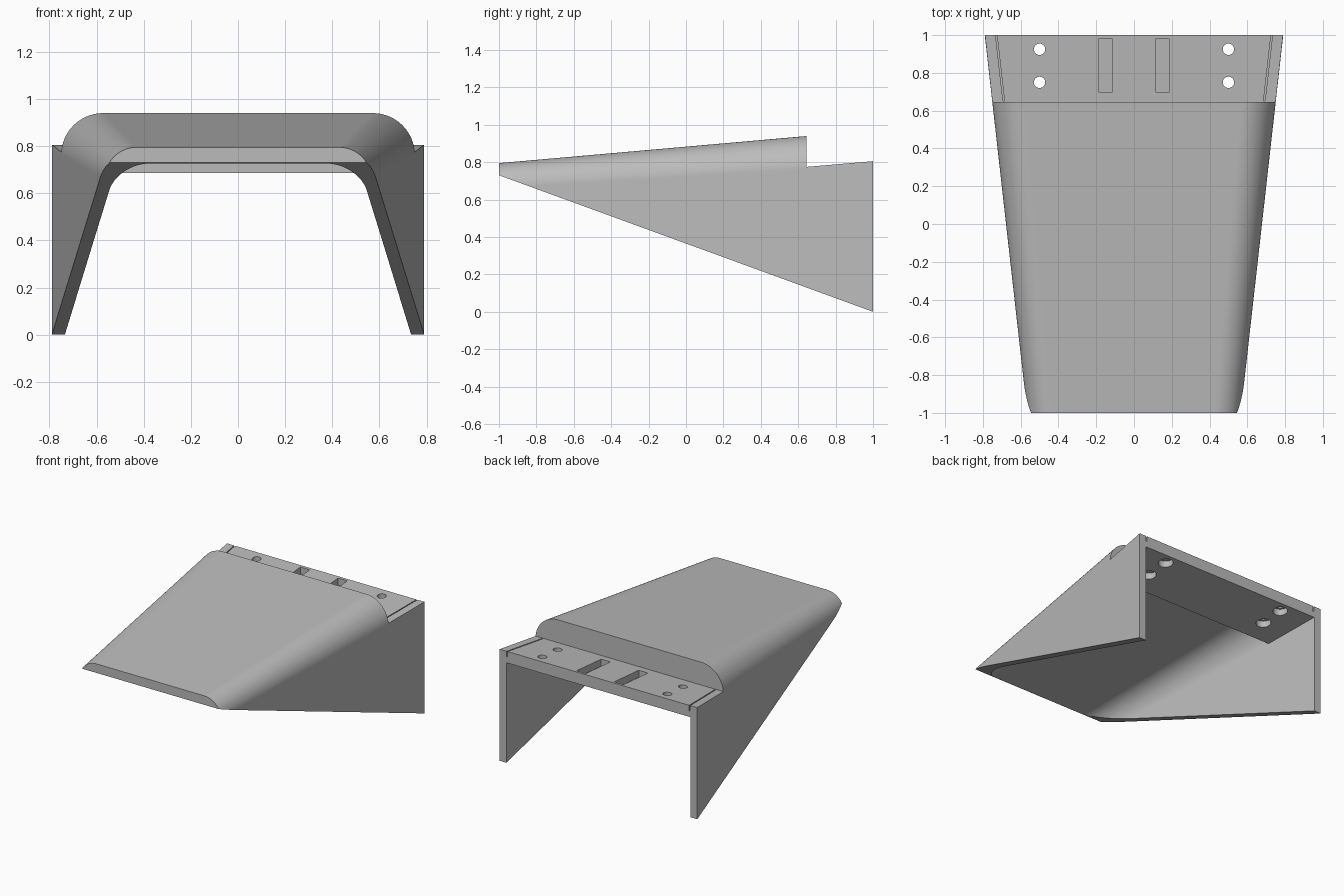
import bpy, bmesh, math

if "Cube" in bpy.data.objects:
    bpy.data.objects.remove(bpy.data.objects["Cube"], do_unlink=True)

grey = bpy.data.materials.new("plain_grey")
grey.use_nodes = True
colour = (0.5, 0.5, 0.5, 1)
grey.diffuse_color = colour
grey.node_tree.nodes["Principled BSDF"].inputs["Base Color"].default_value = colour


def half_width(y):
    return 0.6775 + 0.1125 * y


def roof(y):
    return 0.883 + 0.088 * y


def deck(y):
    return 0.775 + 0.085 * (y - 0.645)


def arch(y, side, top, steps=20):
    """Arch section with rounded shoulders, inset from the outer skin."""
    w, z = half_width(y) - side, roof(y) - top
    r = 0.161 + 0.026 * y
    arc = [(w - r + r * math.cos(a), z - r + r * math.sin(a))
           for a in (math.pi / 2 * i / steps for i in range(steps + 1))]
    right = [(w, -0.3)] + arc
    return right + [(-x, h) for x, h in reversed(right)]


def rect(x0, x1, z0, z1):
    return [(x0, z0), (x1, z0), (x1, z1), (x0, z1)]


def loft(name, y0, y1, section):
    """Solid between the section at y0 and the section at y1."""
    bm = bmesh.new()
    a, b = [[bm.verts.new((x, y, z)) for x, z in section(y)] for y in (y0, y1)]
    n = len(a)
    for i in range(n):
        j = (i + 1) % n
        bm.faces.new((a[i], a[j], b[j], b[i]))
    bm.faces.new(a)
    bm.faces.new(b)
    bmesh.ops.triangulate(bm, faces=bm.faces)
    bmesh.ops.recalc_face_normals(bm, faces=bm.faces)
    mesh = bpy.data.meshes.new(name)
    bm.to_mesh(mesh)
    bm.free()
    obj = bpy.data.objects.new(name, mesh)
    bpy.context.collection.objects.link(obj)
    return obj


def bore(x, y, z0, z1, r):
    bpy.ops.mesh.primitive_cylinder_add(vertices=32, radius=r, depth=z1 - z0,
                                        location=(x, y, (z0 + z1) / 2))
    return bpy.context.object


# Outer skin of the hood
hood = loft("hood_shell", -1, 1, lambda y: arch(y, 0, 0))
hood.data.materials.append(grey)

# Hollow under the hump, hollow under the rear deck, rear step, sloping underside
cutters = [
    loft("hump_hollow", -1.2, 0.58, lambda y: arch(y, 0.055, 0.07)),
    loft("deck_hollow", 0.57, 1.2, lambda y: rect(
        0.0555 - half_width(y), half_width(y) - 0.0555, -0.4, deck(y) - 0.083)),
    loft("rear_step", 0.645, 1.2, lambda y: rect(-1.2, 1.2, deck(y), 1.3)),
    loft("underside", -1.2, 1.2, lambda y: rect(-1.3, 1.3, -0.6, 0.365 - 0.365 * y)),
]

# Deck slots, seam grooves beside the walls and counterbored screw holes
for s in (-1, 1):
    cutters.append(loft("slot", 0.70, 0.98, lambda y: rect(
        s * 0.15 - 0.037, s * 0.15 + 0.037, deck(y) - 0.05, 1)))
    cutters.append(loft("seam", 0.65, 1.1, lambda y: rect(
        s * (half_width(y) - 0.065), s * (half_width(y) - 0.057), deck(y) - 0.04, 1)))
    for y in (0.75, 0.925):
        cutters.append(bore(s * 0.5, y, 0.5, 1, 0.03))
        cutters.append(bore(s * 0.5, y, 0.5, deck(y) - 0.04, 0.05))

bpy.context.view_layer.objects.active = hood
for cutter in cutters:
    cutter.hide_render = True
    mod = hood.modifiers.new("cut", "BOOLEAN")
    mod.operation = "DIFFERENCE"
    mod.solver = "EXACT"
    mod.object = cutter
    bpy.ops.object.modifier_apply(modifier=mod.name)
    bpy.data.objects.remove(cutter, do_unlink=True)

# One colour and smooth shoulders with crisp edges
hood.data.materials.clear()
hood.data.materials.append(grey)
for face in hood.data.polygons:
    face.material_index = 0
bpy.ops.object.select_all(action="DESELECT")
hood.select_set(True)
bpy.context.view_layer.objects.active = hood
bpy.ops.object.shade_smooth_by_angle(angle=math.radians(25))
weighted = hood.modifiers.new("weighted_normals", "WEIGHTED_NORMAL")
weighted.keep_sharp = True
